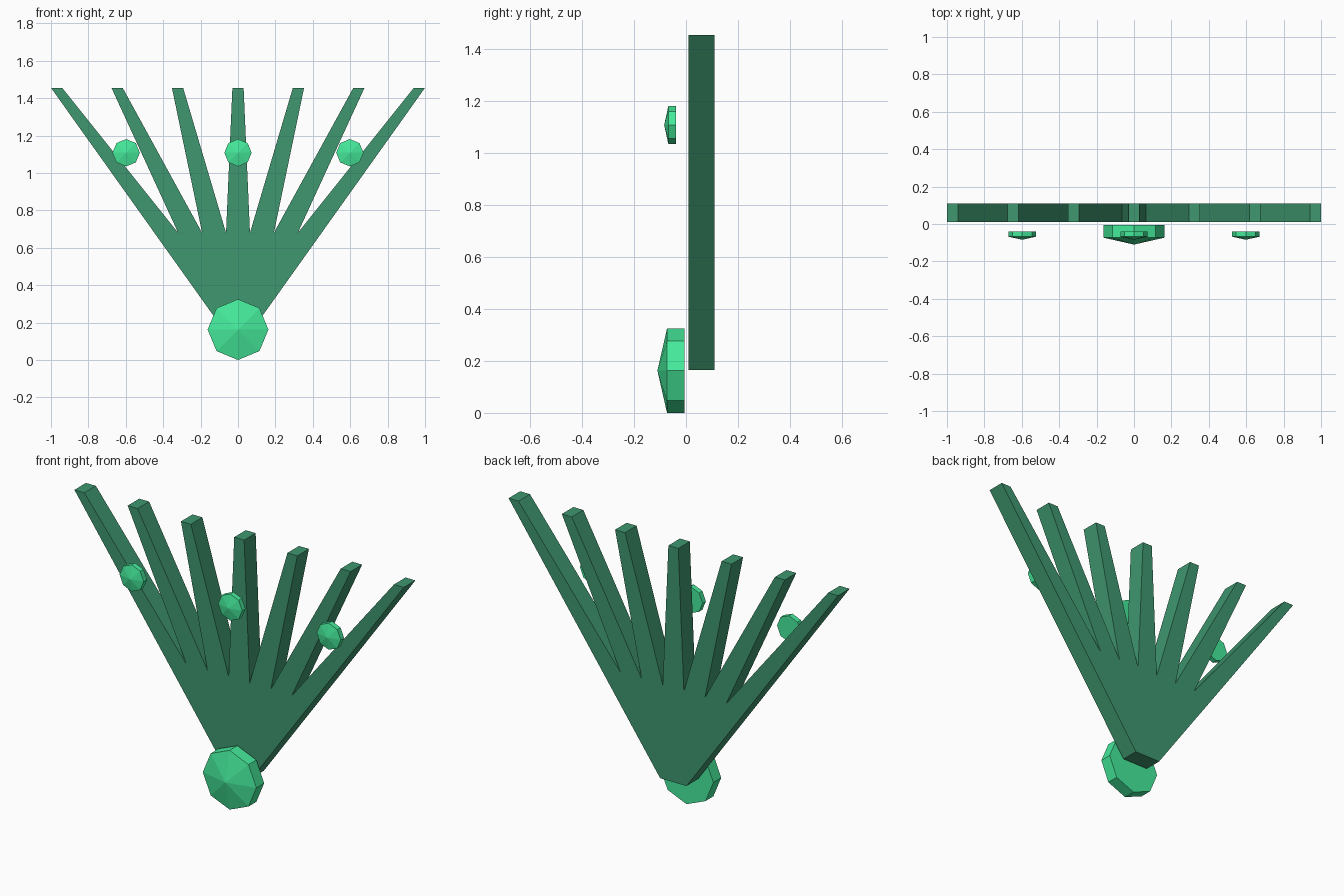
import bpy, bmesh, math
from mathutils import Vector

if "Cube" in bpy.data.objects:
    bpy.data.objects.remove(bpy.data.objects["Cube"])


def material(name, color):
    m = bpy.data.materials.new(name)
    m.diffuse_color = (*color, 1)
    m.use_nodes = True
    m.node_tree.nodes["Principled BSDF"].inputs["Base Color"].default_value = m.diffuse_color
    return m


def add_object(name, bm, mat):
    bmesh.ops.recalc_face_normals(bm, faces=bm.faces)
    me = bpy.data.meshes.new(name)
    bm.to_mesh(me)
    bm.free()
    me.materials.append(mat)
    ob = bpy.data.objects.new(name, me)
    bpy.context.collection.objects.link(ob)
    return ob


def extrude_y(bm, face, depth):
    """Extrude a face along y and return the new cap."""
    new = bmesh.ops.extrude_face_region(bm, geom=[face], use_keep_orig=True)["geom"]
    verts = [g for g in new if isinstance(g, bmesh.types.BMVert)]
    bmesh.ops.translate(bm, verts=verts, vec=(0, depth, 0))
    return next(g for g in new if isinstance(g, bmesh.types.BMFace))


def gem(name, x, z, radius, back, girdle, apex, mat):
    """Eight-sided disc with a shallow pointed front."""
    bm = bmesh.new()
    ring = [bm.verts.new((x + radius * math.sin(i * math.pi / 4), back,
                          z + radius * math.cos(i * math.pi / 4))) for i in range(8)]
    cap = extrude_y(bm, bm.faces.new(ring), girdle - back)
    tip = bmesh.ops.poke(bm, faces=[cap])["verts"][0]
    tip.co = Vector((x, apex, z))
    return add_object(name, bm, mat)


fan_green = material("dark_green", (0.05, 0.31, 0.16))
gem_green = material("bright_green", (0.06, 0.83, 0.33))

# Seven-tined fan: zigzag outline along the top, narrow foot, extruded back
TOP, VALLEY, FOOT = 1.455, 0.68, 0.165
outline = [(0.08, FOOT), (-0.08, FOOT)]
for i in range(-3, 4):
    centre = i * 0.3233
    outline += [(centre - 0.03, TOP), (centre + 0.03, TOP)]
    if i < 3:
        outline.append(((i + 0.5) * 0.128, VALLEY))
bm = bmesh.new()
front = bm.faces.new([bm.verts.new((x, 0.01, z)) for x, z in outline])
extrude_y(bm, front, 0.1)
add_object("fan", bm, fan_green)

# Large gem at the foot and three small ones across the tines
gem("base_gem", 0, 0.1625, 0.1625, -0.005, -0.073, -0.11, gem_green)
for label, x in (("left", -0.598), ("middle", 0), ("right", 0.598)):
    gem(label + "_gem", x, 1.108, 0.073, -0.039, -0.068, -0.084, gem_green)
